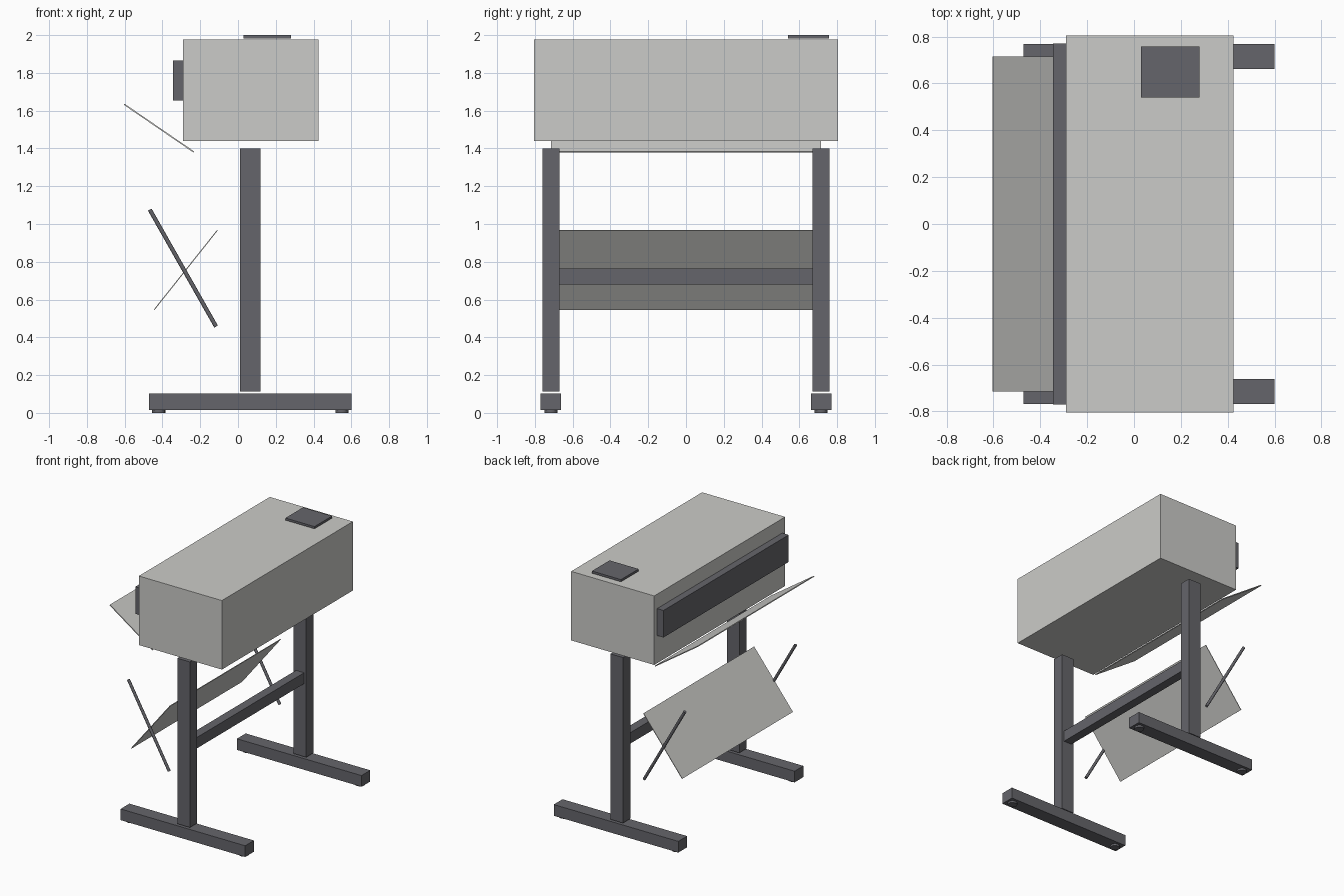
import bpy
from math import atan2, hypot
from mathutils import Vector

cube = bpy.data.objects.get("Cube")
if cube:
    bpy.data.objects.remove(cube, do_unlink=True)


def material(name, colour):
    mat = bpy.data.materials.new(name)
    mat.use_nodes = True
    mat.diffuse_color = (*colour, 1)
    bsdf = next(n for n in mat.node_tree.nodes if n.type == 'BSDF_PRINCIPLED')
    bsdf.inputs["Base Color"].default_value = (*colour, 1)
    return mat


light = material("light grey", (0.60, 0.60, 0.58))
dark = material("dark grey", (0.13, 0.13, 0.145))


def finish(name, mat):
    obj = bpy.context.object
    obj.name = obj.data.name = name
    obj.data.materials.append(mat)
    return obj


def box(name, low, high, mat):
    low, high = Vector(low), Vector(high)
    bpy.ops.mesh.primitive_cube_add(size=1, location=(low + high) / 2)
    obj = finish(name, mat)
    obj.scale = high - low
    return obj


def sheet(name, start, end, half_width, thickness, mat):
    """Thin panel running between two (x, z) points."""
    (x1, z1), (x2, z2) = start, end
    bpy.ops.mesh.primitive_cube_add(size=1, location=((x1 + x2) / 2, 0, (z1 + z2) / 2))
    obj = finish(name, mat)
    obj.scale = (hypot(x2 - x1, z2 - z1), 2 * half_width, thickness)
    obj.rotation_euler.y = -atan2(z2 - z1, x2 - x1)
    return obj


def cylinder(name, start, end, radius, mat, sides=16):
    start, end = Vector(start), Vector(end)
    axis = end - start
    bpy.ops.mesh.primitive_cylinder_add(
        vertices=sides, radius=radius, depth=axis.length, location=(start + end) / 2,
        rotation=axis.to_track_quat('Z', 'Y').to_euler())
    bpy.ops.object.shade_smooth_by_angle()
    return finish(name, mat)


# Machine housing with its front bar and control panel
box("housing", (-0.29, -0.805, 1.44), (0.425, 0.805, 1.977), light)
box("front_bar", (-0.345, -0.77, 1.655), (-0.29, 0.77, 1.865), dark)
box("control_panel", (0.03, 0.54, 1.983), (0.28, 0.757, 2.0), dark)

# Sloping output tray and catch panel
sheet("output_tray", (-0.603, 1.634), (-0.235, 1.382), 0.716, 0.007, light)
sheet("catch_panel", (-0.443, 0.547), (-0.109, 0.967), 0.68, 0.005, light)

# Stand: crossbar, then legs, feet, pads and rods on each side
box("crossbar", (0.03, -0.675, 0.68), (0.10, 0.675, 0.765), dark)
for side, s in (("right", -1), ("left", 1)):
    y = 0.715 * s
    box(f"leg_{side}", (0.01, y - 0.045, 0.112), (0.118, y + 0.045, 1.4), dark)
    box(f"foot_{side}", (-0.472, y - 0.054, 0.015), (0.6, y + 0.054, 0.102), dark)
    for end, x in (("front", -0.42), ("rear", 0.55)):
        cylinder(f"pad_{side}_{end}", (x, y, 0), (x, y, 0.016), 0.035, dark)
    cylinder(f"catch_rod_{side}", (-0.467, 0.68 * s, 1.076),
             (-0.116, 0.68 * s, 0.457), 0.011, dark)
